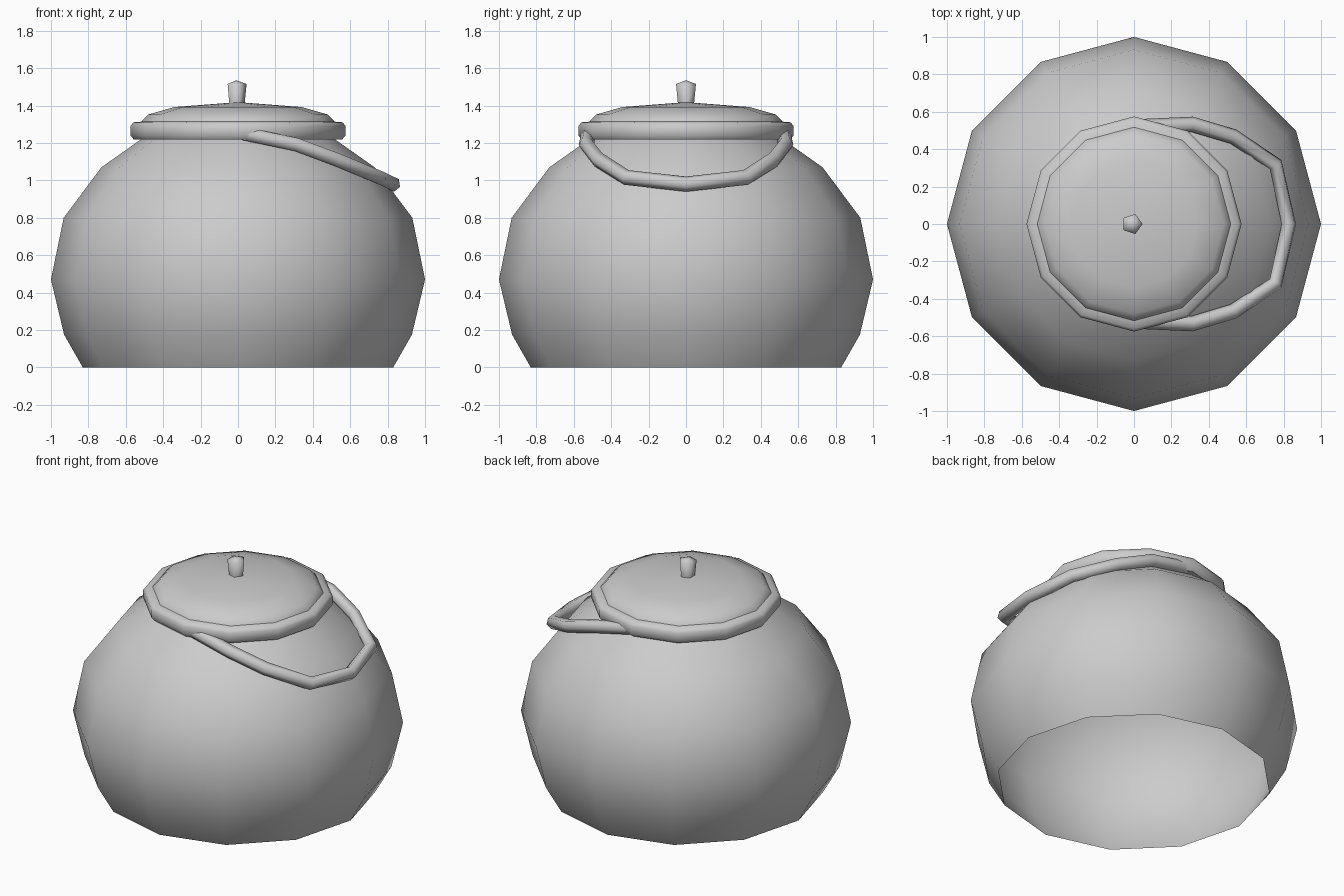
import bpy
import bmesh
from math import cos, sin, pi, radians

cube = bpy.data.objects.get("Cube")
if cube:
    bpy.data.objects.remove(cube)

# Single grey clay colour
clay = bpy.data.materials.new("grey_clay")
clay.use_nodes = True
GREY = (0.6, 0.6, 0.6, 1.0)
clay.diffuse_color = GREY
clay.node_tree.nodes["Principled BSDF"].inputs["Base Color"].default_value = GREY


def smooth(obj, angle):
    bpy.ops.object.select_all(action='DESELECT')
    obj.select_set(True)
    bpy.context.view_layer.objects.active = obj
    bpy.ops.object.shade_smooth_by_angle(angle=radians(angle))


def lathe(name, profile, sides, centre_x=0.0, angle=40):
    """Turn a (radius, height) profile, listed upwards on the outside, about a vertical
    axis; radius 0 makes a pole and other ends stay open."""
    bm = bmesh.new()
    rings = []
    for r, z in profile:
        count = sides if r > 0 else 1
        rings.append([bm.verts.new((centre_x + r * cos(2 * pi * i / sides),
                                    r * sin(2 * pi * i / sides), z))
                      for i in range(count)])
    for low, high in zip(rings, rings[1:]):
        for i in range(sides):
            j = (i + 1) % sides
            quad = [low[i % len(low)], low[j % len(low)],
                    high[j % len(high)], high[i % len(high)]]
            bm.faces.new(list(dict.fromkeys(quad)))
    mesh = bpy.data.meshes.new(name)
    bm.to_mesh(mesh)
    bm.free()
    obj = bpy.data.objects.new(name, mesh)
    bpy.context.collection.objects.link(obj)
    mesh.materials.append(clay)
    smooth(obj, angle)


# Round thin-walled pot, open underneath and at the mouth
lathe("pot_body", [(0.83, 0), (0.93, 0.175), (1.0, 0.47), (0.932, 0.80),
                   (0.73, 1.07), (0.51, 1.225)], 12)

# Rolled collar round the mouth
lathe("collar", [(0.50, 1.218), (0.557, 1.218), (0.575, 1.24), (0.575, 1.29),
                 (0.56, 1.31), (0.50, 1.315)], 12, angle=50)

# Shallow domed lid
lathe("lid", [(0.52, 1.305), (0.517, 1.315), (0.48, 1.352),
              (0.34, 1.392), (0, 1.418)], 12)

# Five-sided knob
lathe("lid_knob", [(0.045, 1.405), (0.056, 1.515), (0, 1.535)], 5, centre_x=-0.01, angle=74)

# Drooping bail handle, mirrored front to back, its ends sunk in the collar
half = [(0.03, 0.52, 1.25), (0.31, 0.533, 1.192), (0.53, 0.468, 1.11), (0.757, 0.318, 1.015)]
path = half + [(0.828, 0, 0.98)] + [(x, -y, z) for x, y, z in reversed(half)]
curve = bpy.data.curves.new("handle_path", 'CURVE')
curve.dimensions = '3D'
curve.bevel_depth = 0.041
curve.bevel_resolution = 1
curve.use_fill_caps = True
spline = curve.splines.new('POLY')
spline.points.add(len(path) - 1)
for point, co in zip(spline.points, path):
    point.co = (*co, 1)
handle = bpy.data.objects.new("handle", curve)
bpy.context.collection.objects.link(handle)
curve.materials.append(clay)
bpy.ops.object.select_all(action='DESELECT')
handle.select_set(True)
bpy.context.view_layer.objects.active = handle
bpy.ops.object.convert(target='MESH')
handle = bpy.context.object
handle.name = "handle"
smooth(handle, 65)
